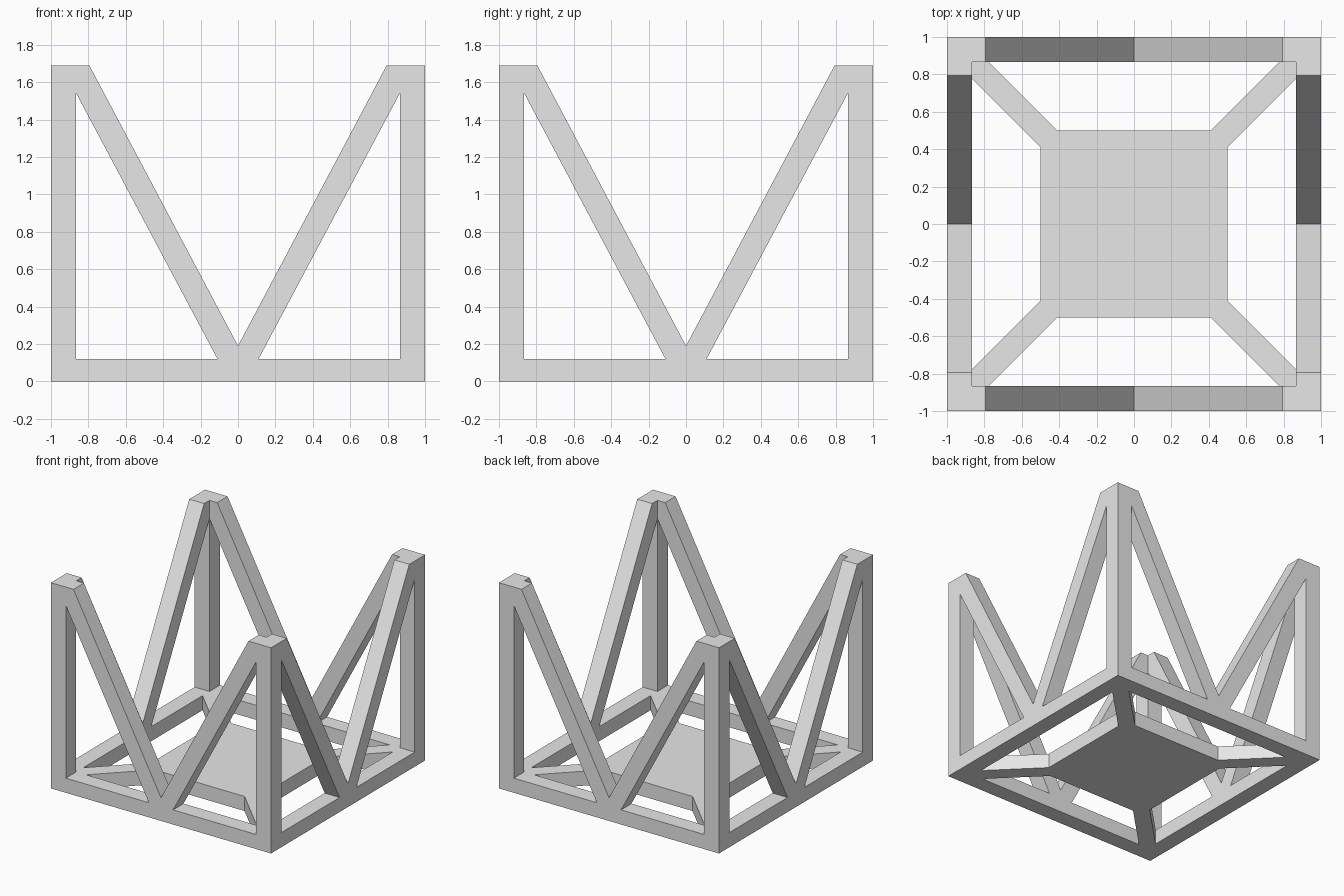
import bpy
import bmesh
from math import pi
from mathutils import Matrix

if "Cube" in bpy.data.objects:
    bpy.data.objects.remove(bpy.data.objects["Cube"], do_unlink=True)

HEIGHT = 1.69    # top of the corner posts
INNER = 0.865    # inner face of posts and rails
BASE = 0.12      # thickness of the base
PLATE = 0.5      # half width of the centre plate

grey = bpy.data.materials.new("plain_grey")
grey.use_nodes = True
grey.diffuse_color = (0.8, 0.8, 0.8, 1)
grey.node_tree.nodes["Principled BSDF"].inputs["Base Color"].default_value = (0.8, 0.8, 0.8, 1)


def prism(name, points, low, high, axis="z", turn=0):
    """Extrude a flat outline along z, or along y for an outline in x and z."""
    bm = bmesh.new()
    verts = [bm.verts.new((a, b, low) if axis == "z" else (a, low, b)) for a, b in points]
    face = bm.faces.new(verts)
    side = bmesh.ops.extrude_face_region(bm, geom=[face])["geom"]
    moved = [v for v in side if isinstance(v, bmesh.types.BMVert)]
    depth = high - low
    bmesh.ops.translate(bm, verts=moved, vec=(0, 0, depth) if axis == "z" else (0, depth, 0))
    bmesh.ops.recalc_face_normals(bm, faces=bm.faces)
    bm.transform(Matrix.Rotation(turn, 4, "Z"))
    mesh = bpy.data.meshes.new(name)
    bm.to_mesh(mesh)
    bm.free()
    mesh.materials.append(grey)
    obj = bpy.data.objects.new(name, mesh)
    bpy.context.collection.objects.link(obj)
    return obj


def rectangle(x0, y0, x1, y1):
    return [(x0, y0), (x1, y0), (x1, y1), (x0, y1)]


# V-shaped brace outline: right half, mirrored for the left
half = [(0.795, HEIGHT), (INNER, HEIGHT), (INNER, 1.54), (0.11, BASE)]
brace = [(0, 0.19)] + half + [(-x, z) for x, z in reversed(half)]

# Diagonal strut outline from plate corner to post corner
run = INNER - 0.09
strut = [(PLATE - 0.09, PLATE), (PLATE, PLATE), (PLATE, PLATE - 0.09),
         (INNER, run), (INNER, INNER), (run, INNER)]

# Centre plate
prism("centre_plate", rectangle(-PLATE, -PLATE, PLATE, PLATE), 0, BASE)

# Four identical sides, each with a rail, brace, post and strut
for i, side in enumerate(("front", "left", "back", "right")):
    turn = i * pi / 2
    prism(side + "_rail", rectangle(-INNER, -1, INNER, -INNER), 0, BASE, turn=turn)
    prism(side + "_brace", brace, -1, -INNER, axis="y", turn=turn)
    prism(side + "_corner_post", rectangle(INNER, -1, 1, -INNER), 0, HEIGHT, turn=turn)
    prism(side + "_floor_strut", [(x, -y) for x, y in strut], 0, BASE, turn=turn)
